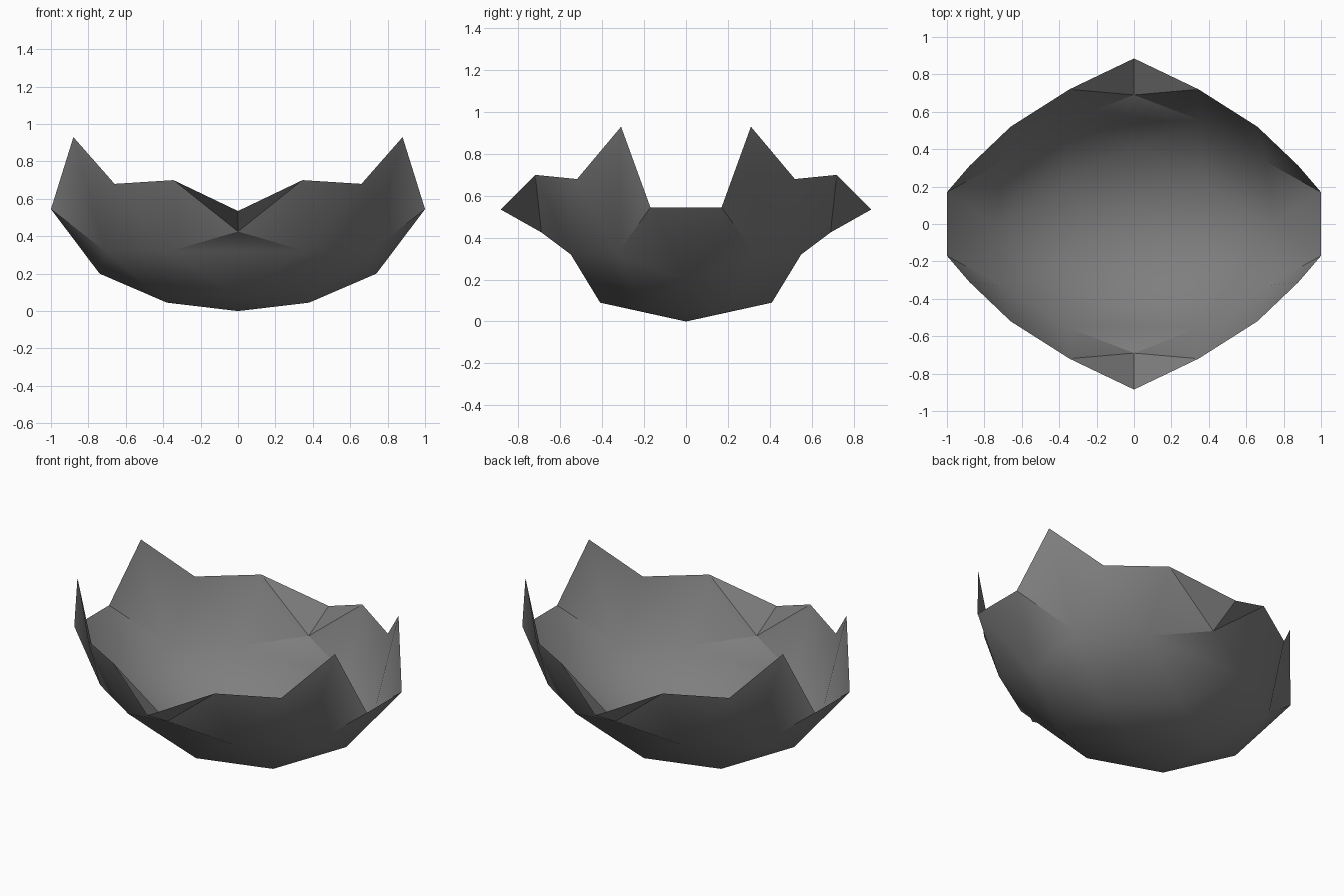
import bpy, bmesh, math
from mathutils import Vector

if "Cube" in bpy.data.objects:
    bpy.data.objects.remove(bpy.data.objects["Cube"])

# Corner points of one quarter of the bowl (x, y, z)
P = {
    "O": (0, 0, 0.0),           # lowest point
    "A": (0.38, 0.20, 0.045),
    "B": (0, 0.41, 0.09),
    "C": (0.74, 0, 0.20),
    "D": (0.365, 0.55, 0.32),
    "E": (0.71, 0.33, 0.32),
    "F": (0, 0.69, 0.425),
    "G": (1.0, 0.17, 0.545),    # low side rim
    "H": (0.88, 0.31, 0.93),    # tall rim peak
    "I": (0.66, 0.52, 0.68),
    "J": (0.345, 0.72, 0.70),
    "K": (0, 0.885, 0.535),     # pouring lip tip
}
# Lower case letters mean the mirrored point across the middle plane
for k in "D":
    x, y, z = P[k]
    P[k.lower()] = (-x, y, z)
for k in "AG":
    x, y, z = P[k]
    P[k.lower()] = (x, -y, z)

FACES = ["OAB", "BAD", "ACE", "ADE", "DEI", "DIJ", "DJF", "FJK", "CEG",
         "EGH", "EHI", "BDd", "FDd", "OAa", "CAa", "CGg"]

grey = bpy.data.materials.new("stone_grey")
grey.diffuse_color = (0.21, 0.21, 0.21, 1)
grey.use_nodes = True
grey.node_tree.nodes["Principled BSDF"].inputs["Base Color"].default_value = grey.diffuse_color

# Faceted bowl shell: mirror the quarter into all four corners
bm = bmesh.new()
verts, done = {}, set()


def vert(co):
    key = tuple(round(c, 4) + 0.0 for c in co)
    if key not in verts:
        verts[key] = bm.verts.new(key)
    return verts[key]


for sx in (1, -1):
    for sy in (1, -1):
        for names in FACES:
            vs = [vert((P[n][0] * sx, P[n][1] * sy, P[n][2])) for n in names]
            if frozenset(vs) in done:
                continue
            done.add(frozenset(vs))
            f = bm.faces.new(vs)
            f.normal_update()
            # every panel faces away from the bowl's middle
            if f.normal.dot(f.calc_center_median() - Vector((0, 0, 1))) < 0:
                f.normal_flip()

mesh = bpy.data.meshes.new("bowl_shell")
bm.to_mesh(mesh)
bm.free()
mesh.materials.append(grey)
bowl = bpy.data.objects.new("bowl_shell", mesh)
bpy.context.collection.objects.link(bowl)

# Soft shading inside gentle folds, crisp on the stronger ones
bpy.context.view_layer.objects.active = bowl
bowl.select_set(True)
bpy.ops.object.shade_smooth_by_angle(angle=math.radians(30))
